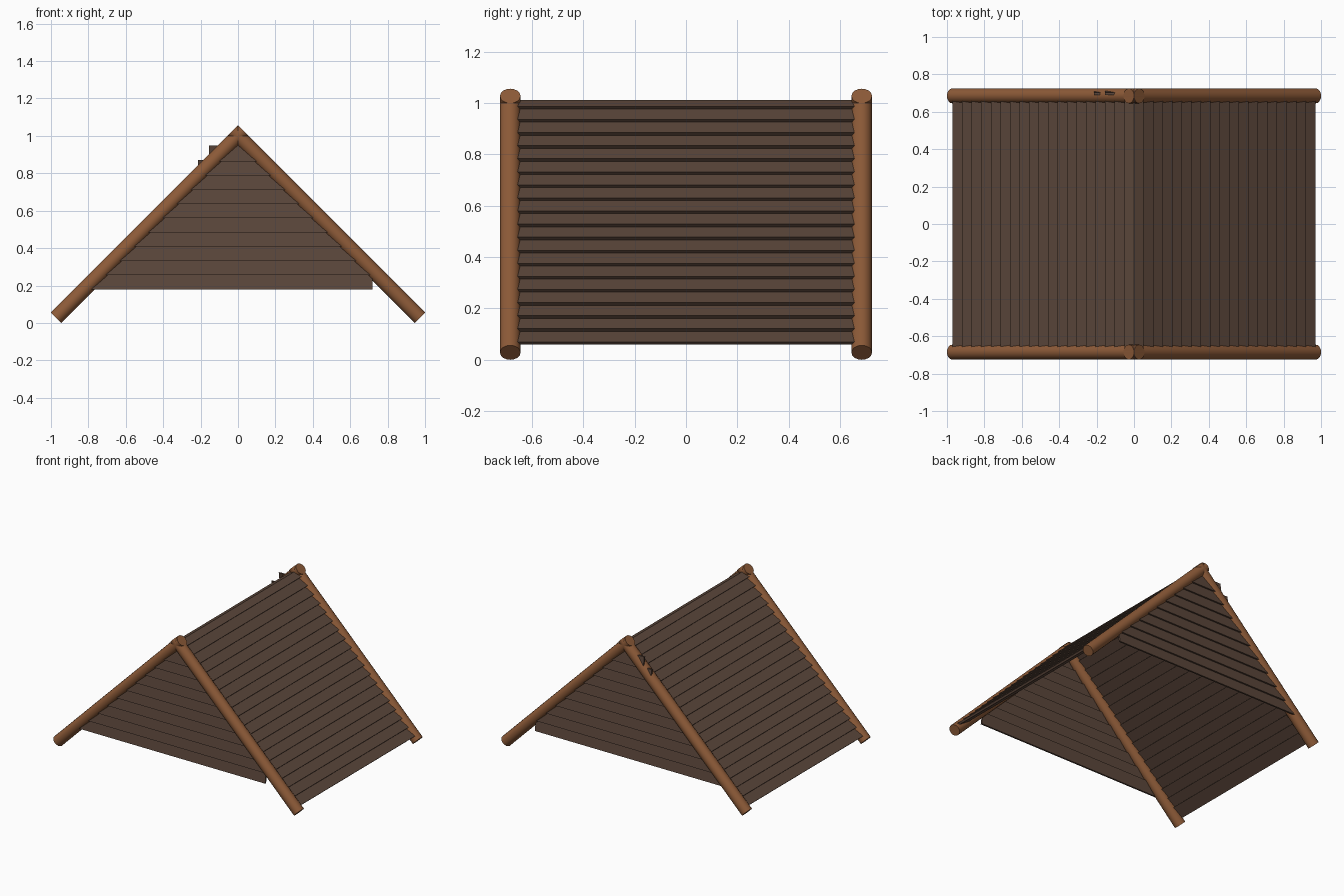
import bpy, bmesh
from math import sqrt
from mathutils import Vector

cube = bpy.data.objects.get("Cube")
if cube:
    bpy.data.objects.remove(cube, do_unlink=True)


def material(name, color):
    m = bpy.data.materials.new(name)
    m.use_nodes = True
    m.diffuse_color = color
    m.node_tree.nodes["Principled BSDF"].inputs["Base Color"].default_value = color
    m.roughness = 0.9
    return m


log_brown = material("log brown", (0.27, 0.105, 0.04, 1))
plank_brown = material("dark plank brown", (0.105, 0.062, 0.043, 1))


def prism(bm, start, end):
    """Solid between two four-cornered cross-sections."""
    a = [bm.verts.new(p) for p in start]
    b = [bm.verts.new(p) for p in end]
    bm.faces.new(a)
    bm.faces.new(b[::-1])
    for i in range(4):
        j = (i + 1) % 4
        bm.faces.new((a[i], b[i], b[j], a[j]))


def finish(bm, name, mat):
    bmesh.ops.recalc_face_normals(bm, faces=bm.faces)
    mesh = bpy.data.meshes.new(name)
    bm.to_mesh(mesh)
    bm.free()
    mesh.materials.append(mat)
    obj = bpy.data.objects.new(name, mesh)
    bpy.context.collection.objects.link(obj)
    return obj


# Round rafters crossing at the ridge
LOG_R, LOG_Y = 0.04, 0.685


def rafter(name, side, y):
    foot = Vector((side * 0.972, y, 0.028))
    head = Vector((side * -0.028, y, 1.028))
    axis = head - foot
    bpy.ops.mesh.primitive_cylinder_add(vertices=16, radius=LOG_R, depth=axis.length,
                                        location=(foot + head) / 2,
                                        rotation=axis.to_track_quat('Z', 'Y').to_euler())
    obj = bpy.context.object
    obj.name = name
    obj.data.materials.append(log_brown)
    bpy.ops.object.shade_smooth_by_angle()


# Overlapping roof boards, s runs up the slope and h stands out from it
def roof_slope(name, side):
    bm = bmesh.new()
    eave, rows, pitch, length, thick = 0.95, 19, 0.0721, 0.09, 0.015
    ridge = eave * sqrt(2)
    k = sqrt(0.5)
    for row in range(rows):
        s0 = row * pitch
        corners = []
        for s, h in ((s0, 0.013), (s0, 0.028),
                     (s0 + length, 0.009), (s0 + length, -0.006)):
            s = min(s, ridge + h)
            corners.append((side * (eave + k * (h - s)), 1 - eave + k * (h + s)))
        prism(bm, [(x, -0.66, z) for x, z in corners],
              [(x, 0.66, z) for x, z in corners])
    finish(bm, name, plank_brown)


# Lapped gable boards, cut along the rafters
def gable(name, face, long_ends):
    bm = bmesh.new()
    rows, pitch, height, thick = 10, 0.076, 0.084, 0.012

    def reach(z):
        return max(0.01, 1 - z - 0.037)

    for row in range(rows):
        z0 = 0.18 + row * pitch
        z1 = min(z0 + height, 0.955)
        section = ((0.704, z0), (0.716, z0), (0.703, z1), (0.691, z1))
        left = [reach(z) for _, z in section]
        right = [-x for x in left]
        if row == 0:
            left = [0.72] * 4
        if row in long_ends:
            right = [long_ends[row]] * 4
        prism(bm, [(x, face * y, z) for x, (y, z) in zip(left, section)],
              [(x, face * y, z) for x, (y, z) in zip(right, section)])
    finish(bm, name, plank_brown)


for side, label in ((1, "left"), (-1, "right")):
    rafter("front_" + label + "_rafter", side, -LOG_Y)
    rafter("back_" + label + "_rafter", side, LOG_Y)
    roof_slope(label + "_roof_boards", side)

gable("front_gable_boards", -1, {})
gable("back_gable_boards", 1, {8: -0.215, 9: -0.155})
